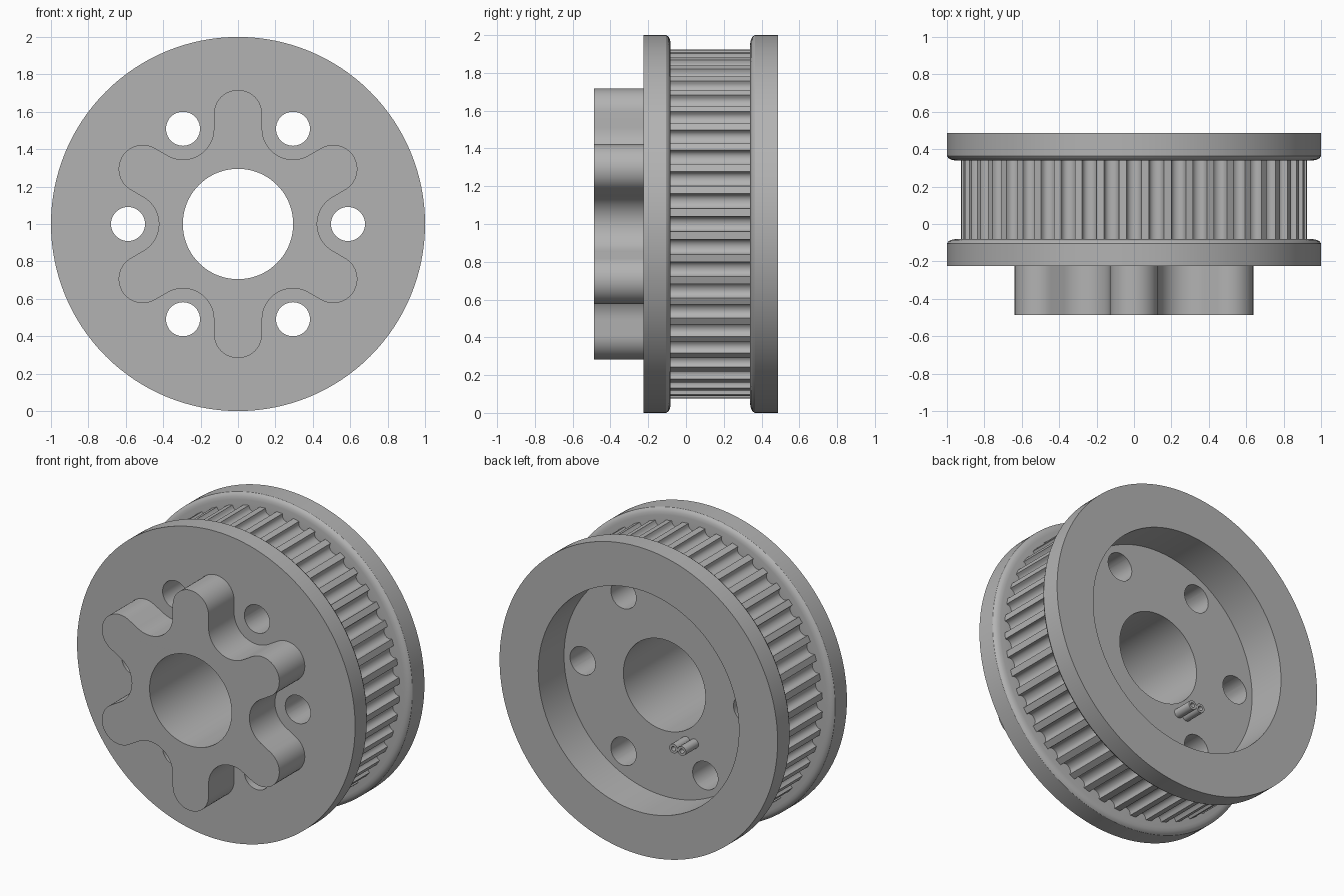
import bpy, bmesh
from math import sin, cos, pi, tau, radians
from mathutils import Vector, Matrix

BORE, HOLE, HOLE_RING, RECESS = 0.295, 0.091, 0.588, 0.722
FRONT, WEB_BACK, BACK = -0.225, 0.222, 0.487
TEETH, TOOTH_R, GROOVE = 48, 0.925, 0.042

cube = bpy.data.objects.get("Cube")
if cube:
    bpy.data.objects.remove(cube, do_unlink=True)

metal = bpy.data.materials.new("grey metal")
metal.use_nodes = True
grey = (0.45, 0.45, 0.45, 1)
metal.diffuse_color = grey
metal.node_tree.nodes["Principled BSDF"].inputs["Base Color"].default_value = grey


def select(obj):
    bpy.ops.object.select_all(action='DESELECT')
    obj.select_set(True)
    bpy.context.view_layer.objects.active = obj


def finish(obj):
    obj.data.materials.clear()
    obj.data.materials.append(metal)
    select(obj)
    bpy.ops.object.shade_smooth_by_angle(angle=radians(32))


def polar(r, a, centre=(0, 0)):
    return (centre[0] + r * cos(a), centre[1] + r * sin(a))


def circle(r, centre=(0, 0), n=96):
    return [polar(r, tau * i / n, centre) for i in range(n)]


def plate(name, outlines, y0, y1):
    """Fill nested outlines in the x-z plane and extrude them from y0 to y1."""
    curve = bpy.data.curves.new(name, 'CURVE')
    curve.dimensions, curve.fill_mode = '2D', 'BOTH'
    curve.extrude = (y1 - y0) / 2
    for pts in outlines:
        spline = curve.splines.new('POLY')
        spline.points.add(len(pts) - 1)
        for p, (x, z) in zip(spline.points, pts):
            p.co = (x, z, 0, 1)
        spline.use_cyclic_u = True
    obj = bpy.data.objects.new(name, curve)
    bpy.context.collection.objects.link(obj)
    select(obj)
    bpy.ops.object.convert(target='MESH')
    obj = bpy.context.object
    obj.data.transform(Matrix.Translation((0, (y0 + y1) / 2, 1))
                       @ Matrix.Rotation(pi / 2, 4, 'X'))
    bm = bmesh.new()
    bm.from_mesh(obj.data)
    bmesh.ops.remove_doubles(bm, verts=bm.verts, dist=1e-5)
    bmesh.ops.recalc_face_normals(bm, faces=bm.faces)
    bm.to_mesh(obj.data)
    bm.free()
    return obj


def lathe(name, profile, steps=128):
    """Spin a closed (radius, y) profile about the pulley axis."""
    bm = bmesh.new()
    verts = [bm.verts.new((r, y, 1)) for r, y in profile]
    edges = [bm.edges.new((v, verts[i - 1])) for i, v in enumerate(verts)]
    bmesh.ops.spin(bm, geom=verts + edges, cent=(0, 0, 1), axis=(0, 1, 0),
                   angle=tau, steps=steps, use_merge=True)
    bmesh.ops.remove_doubles(bm, verts=bm.verts, dist=1e-5)
    bmesh.ops.recalc_face_normals(bm, faces=bm.faces)
    mesh = bpy.data.meshes.new(name)
    bm.to_mesh(mesh)
    bm.free()
    obj = bpy.data.objects.new(name, mesh)
    bpy.context.collection.objects.link(obj)
    return obj


# Hub with both flanges, their rounded inner edges, and the rear recess
lip = [(1, 0.024), (0.992, 0.012), (0.977, 0.004), (0.958, 0), (0.86, 0)]
front_lip = [(r, -0.081 - d) for r, d in lip]
back_lip = [(r, 0.34 + d) for r, d in reversed(lip)]
body = lathe("flanged_hub", [(BORE, FRONT), (1, FRONT)] + front_lip + back_lip
             + [(1, BACK), (RECESS, BACK), (RECESS, WEB_BACK), (BORE, WEB_BACK)])

# Six through holes in the web
drill = plate("hole_cutter",
              [circle(HOLE, polar(HOLE_RING, i * pi / 3), 40) for i in range(6)], -0.4, 0.4)
drill.hide_render = True
cut = body.modifiers.new("holes", 'BOOLEAN')
cut.operation, cut.solver, cut.object = 'DIFFERENCE', 'EXACT', drill
select(body)
bpy.ops.object.modifier_apply(modifier="holes")
bpy.data.objects.remove(drill, do_unlink=True)
finish(body)

# Toothed belt track with rounded grooves
pitch = tau / TEETH
track = []
for i in range(TEETH):
    for k in range(11):
        t = pi * k / 10
        track.append(polar(TOOTH_R - GROOVE * sin(t) ** 0.75,
                           pitch * (i - 0.33 * cos(t))))
finish(plate("belt_teeth", [track, circle(0.82)], -0.085, 0.344))

# Six-lobed drive boss: round tips joined by arcs around the holes
LOBE = 0.129
valley = HOLE_RING * sin(pi / 6) - LOBE
star = []
for i in range(6):
    a = i * pi / 3
    mid = polar(HOLE_RING, a)
    for k in range(17):
        star.append(polar(valley, a + pi + radians(60) * (1 - k / 8), mid))
    a += pi / 6
    tip = polar(HOLE_RING, a)
    for k in range(21):
        star.append(polar(LOBE, a - pi / 2 + pi * k / 20, tip))
finish(plate("lobed_boss", [star, circle(BORE, n=128)], -BACK, FRONT))

# Pair of tiny tubes standing on the recess floor
spot = Vector(polar(0.372, radians(240)))
for side, name in ((-1, "right_pin"), (1, "left_pin")):
    c = spot + Vector((0.03 * side, 0))
    finish(plate(name, [circle(0.03, c, 24), circle(0.015, c, 24)],
                 WEB_BACK - 0.01, WEB_BACK + 0.13))
